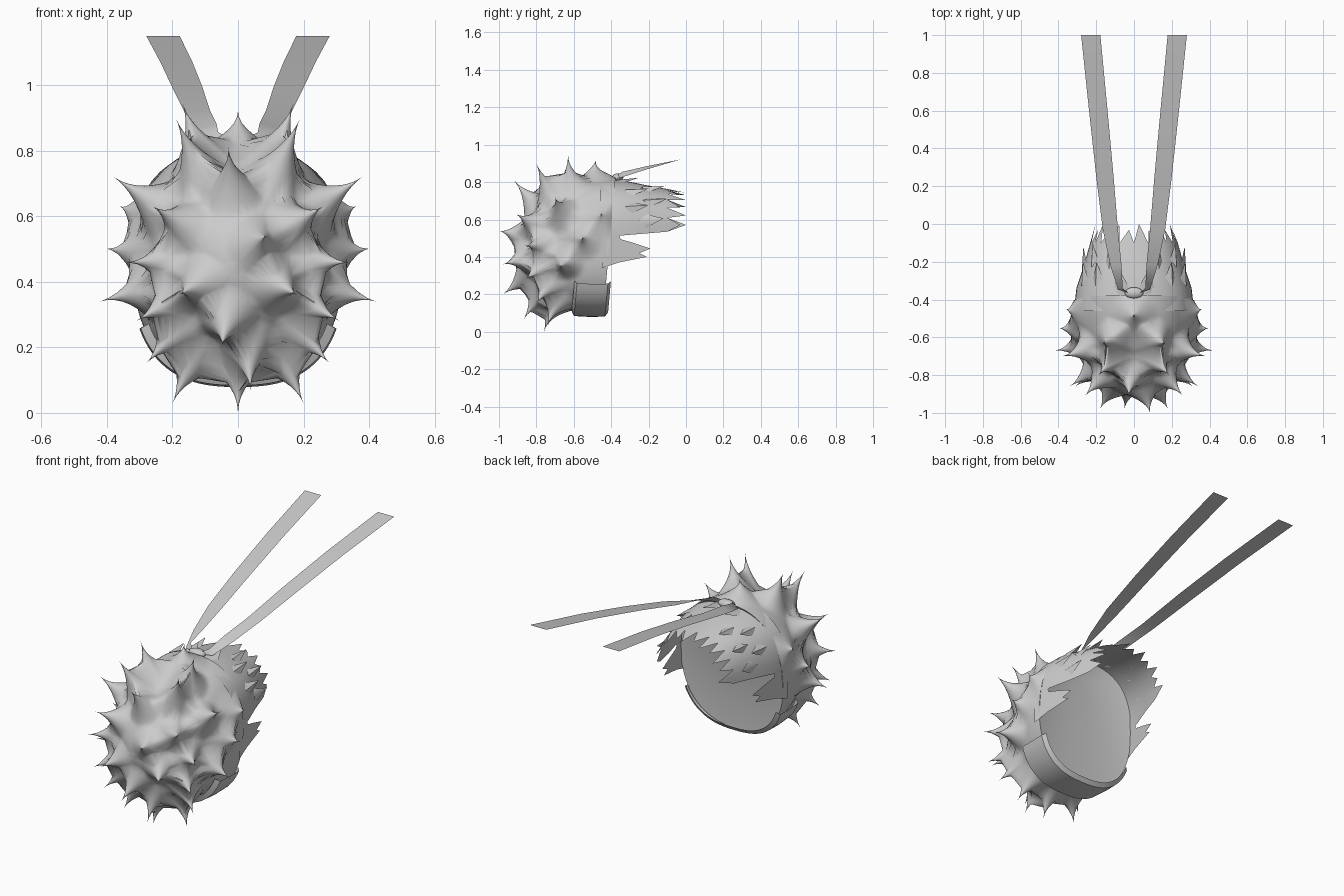
import bpy, math
from mathutils import Vector

if "Cube" in bpy.data.objects:
    bpy.data.objects.remove(bpy.data.objects["Cube"])

grey = bpy.data.materials.new("plain_grey")
grey.diffuse_color = (0.6, 0.6, 0.6, 1)
grey.use_nodes = True
grey.node_tree.nodes["Principled BSDF"].inputs["Base Color"].default_value = grey.diffuse_color


def make(name, verts, faces, angle=45):
    me = bpy.data.meshes.new(name)
    me.from_pydata([tuple(v) for v in verts], [], faces)
    me.materials.append(grey)
    ob = bpy.data.objects.new(name, me)
    bpy.context.collection.objects.link(ob)
    bpy.ops.object.select_all(action='DESELECT')
    ob.select_set(True)
    bpy.context.view_layer.objects.active = ob
    bpy.ops.object.mode_set(mode='EDIT')
    bpy.ops.mesh.select_all(action='SELECT')
    bpy.ops.mesh.normals_make_consistent(inside=False)
    bpy.ops.object.mode_set(mode='OBJECT')
    bpy.ops.object.shade_smooth_by_angle(angle=math.radians(angle))
    return ob


def loop(y, rx, rz, cz, power, tilt, n=48, start=0.0, end=2 * math.pi):
    """Rounded-square ring (or arc) around the y axis, leaning with height."""
    pts = []
    for i in range(n):
        a = start + (end - start) * i / n
        c, s = math.cos(a), math.sin(a)
        x = rx * math.copysign(abs(c) ** (2 / power), c)
        z = rz * math.copysign(abs(s) ** (2 / power), s)
        pts.append(Vector((x, y + tilt * z, cz + z)))
    return pts


def bridge(rings, closed=True):
    verts = [p for r in rings for p in r]
    n = len(rings[0])
    faces = []
    for j in range(len(rings) - 1):
        for i in range(n if closed else n - 1):
            k = (i + 1) % n
            faces.append((j * n + i, j * n + k, (j + 1) * n + k, (j + 1) * n + i))
    return verts, faces


# Hair mass: a fine rounded shell, drawn out into broad pointed spikes
paired = [(.38, -.70, .72), (.40, -.55, .50), (.42, -.67, .34), (.28, -.80, .15),
          (.20, -.74, .03), (.19, -.80, .90), (.17, -.63, .945), (.26, -.91, .63),
          (.34, -.86, .46), (.18, -.98, .36), (.31, -.86, .28), (.36, -.45, .63)]
single = [(0, -.76, .0), (.04, -.87, .065), (-.05, -.98, .20),
          (.085, -1.0, .54), (-.03, -.92, .81), (0, -.48, .92)]
tips = [Vector(t) for t in single]
tips += [Vector((s * x, y, z)) for x, y, z in paired for s in (1, -1)]
centre = Vector((0, -.62, .46))
dirs = [(t - centre).normalized() for t in tips]

rows = 48
rings = []
for j in range(1, rows + 1):
    t = j / rows * math.pi * .5
    y = -.91 + .50 * (1 - math.cos(t)) ** .85
    s = math.sin(t) ** .85
    rings.append(loop(y, .32 * s, .367 * s, .455, 2.35, .09 * (1 - math.cos(t)), 144))
verts, faces = bridge(rings)
n = len(rings[0])
front = len(verts)
verts.append(Vector((0, -.91, .455)))
faces += [(front, (i + 1) % n, i) for i in range(n)]
last = (rows - 1) * n
rim = [v.copy() for v in verts[last:last + n]]
moved, width = [], .34
for idx, v in enumerate(verts):
    d = (v - centre).normalized()
    ang, k = min((d.angle(u), i) for i, u in enumerate(dirs))
    f = max(0, 1 - ang / width) ** 1.05
    if last <= idx < front:
        f = 0
    # Pull outward along the vertex's own direction first, then to the tip
    moved.append(v.lerp(tips[k], f))
# Snap the nearest point to each tip so the ends are sharp
for t, u in zip(tips, dirs):
    i = min((i for i in range(len(verts)) if not last <= i < front),
            key=lambda i: -(verts[i] - centre).normalized().dot(u))
    moved[i] = t
make("spiky_hair", moved, faces, 60)

# Nearly flat cap closing the open side
make("inner_cap", rim + [Vector((0, -.45, .70))], [(i, (i + 1) % n, n) for i in range(n)], 60)

# Fringe: a smooth arched sheet with a jagged front edge
steps = 24
arch = [loop(y, rx, rz, cz, 2.4, 0, steps + 1, 0, math.pi * (steps + 1) / steps)
        for y, rx, rz, cz in ((-.46, .318, .30, .51), (-.34, .305, .295, .515),
                              (-.22, .265, .26, .525), (-.10, .232, .228, .535))]
v, f = bridge(arch, closed=False)
edge = 3 * (steps + 1)
for i in range(0, steps, 2):
    a = math.pi * (i + 1) / steps
    o = len(v)
    y = 0 if i % 4 else -.03
    v.append((.205 * math.cos(a), y, .545 + .20 * math.sin(a)))
    f += [(edge + i, edge + i + 1, o), (edge + i + 1, edge + i + 2, o)]
make("fringe", v, f, 50)

# Flat pointed locks lifting slightly off the fringe
lv, lf = [], []
for deg, y in [(12, -.12), (27, -.20), (38, -.10), (52, -.20), (66, -.11), (80, -.25)]:
    for s in (1, -1):
        a = math.radians(deg)

        def on_fringe(ang, yy, lift):
            k = min(1, max(0, (yy + .34) / .24))
            p = loop(yy, .305 - .073 * k + lift, .295 - .067 * k + lift, .515 + .02 * k,
                     2.4, 0, 1, ang)[0]
            return (s * p.x, p.y, p.z)
        o = len(lv)
        lv += [on_fringe(a - .13, y - .09, -.004), on_fringe(a, y - .13, .004),
               on_fringe(a + .13, y - .09, -.004), on_fringe(a, y, .035)]
        lf += [(o, o + 1, o + 3), (o + 1, o + 2, o + 3)]
make("fringe_locks", lv, lf, 60)

# Jagged side locks beside the opening
outline = [(-.45, .34), (-.36, .37), (-.21, .40), (-.25, .42), (-.19, .445),
           (-.28, .475), (-.35, .495), (-.36, .53), (-.45, .56)]
for s, side in ((1, "right"), (-1, "left")):
    pts = [(s * (.32 + .16 * (-.43 - y)), y, z) for y, z in outline]
    make("side_lock_" + side, pts, [tuple(range(len(pts)))])

# Headband, visible only where it passes under the hair
band = [(-.58, .295, .345), (-.565, .322, .371), (-.48, .326, .376), (-.40, .326, .374), (-.385, .305, .35)]
v, f = bridge([loop(y, rx, rz, .455, 2.6, .09, 33, math.radians(206), math.radians(338))
               for y, rx, rz in band], closed=False)
make("headband", v, f, 50)

# Knot
bpy.ops.mesh.primitive_uv_sphere_add(segments=16, ring_count=10, radius=1, location=(0, -.365, .825))
knot = bpy.context.object
knot.name = "knot"
knot.scale = (.05, .03, .022)
knot.data.materials.append(grey)
bpy.ops.object.shade_smooth()

# Ribbon tails: thin sheets that twist out of the knot and lie flat
inner = [(.03, -.365, .84), (.06, -.34, .855), (.066, -.22, .883), (.085, -.03, .921),
         (.108, .25, .992), (.14, .60, 1.072), (.178, 1.0, 1.15)]
outer = [(.04, -.36, .82), (.085, -.345, .825), (.125, -.22, .865), (.165, -.03, .921),
         (.20, .25, .992), (.238, .60, 1.072), (.28, 1.0, 1.15)]
for s, side in ((1, "right"), (-1, "left")):
    v, f = bridge([[(s * x, y, z) for x, y, z in e] for e in (inner, outer)], closed=False)
    make("ribbon_" + side, v, f, 60)
